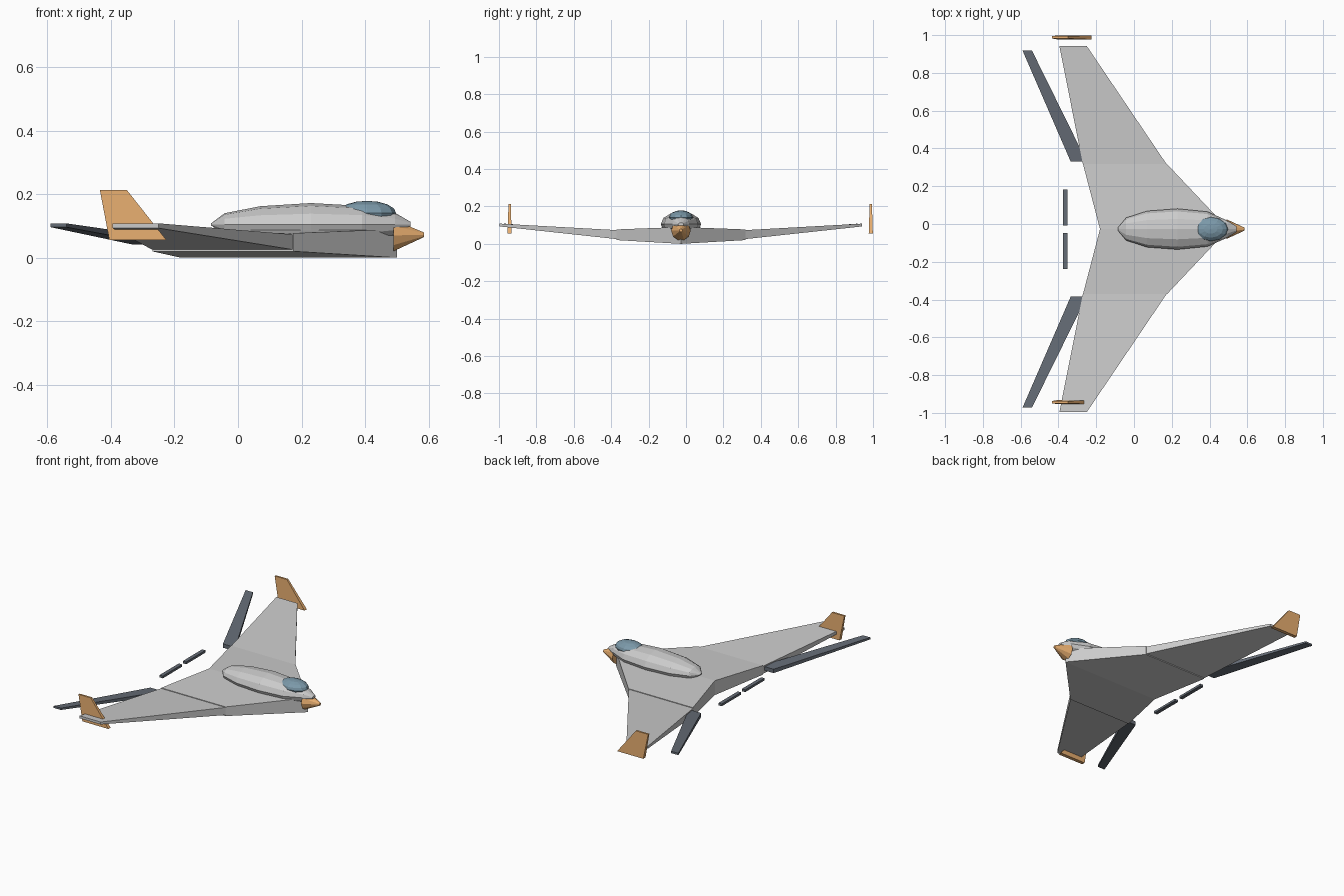
import bpy, bmesh, math

if "Cube" in bpy.data.objects:
    bpy.data.objects.remove(bpy.data.objects["Cube"])

MID = -0.027  # centre line of the craft in y


def material(name, rgb):
    m = bpy.data.materials.new(name)
    m.diffuse_color = (*rgb, 1)
    m.use_nodes = True
    m.node_tree.nodes["Principled BSDF"].inputs["Base Color"].default_value = m.diffuse_color
    return m


ORANGE = material("orange", (0.80, 0.42, 0.16))
DARK = material("dark_grey", (0.13, 0.15, 0.18))
GLASS = material("blue_glass", (0.20, 0.32, 0.40))
GREY = material("light_grey", (0.66, 0.67, 0.69))


def loft(name, rings, mat):
    """Skin a list of equal-length vertex rings and cap both ends."""
    bm = bmesh.new()
    loops = [[bm.verts.new(p) for p in ring] for ring in rings]
    n = len(loops[0])
    for a, b in zip(loops, loops[1:]):
        for i in range(n):
            j = (i + 1) % n
            bm.faces.new((a[i], a[j], b[j], b[i]))
    bm.faces.new(loops[0])
    bm.faces.new(loops[-1])
    bmesh.ops.recalc_face_normals(bm, faces=bm.faces)
    me = bpy.data.meshes.new(name)
    bm.to_mesh(me)
    bm.free()
    ob = bpy.data.objects.new(name, me)
    bpy.context.collection.objects.link(ob)
    me.materials.append(mat)
    return ob


def slab(x0, x1, y, z0, z1):
    """Rectangular section in the xz plane at a given y."""
    return [(x0, y, z0), (x1, y, z0), (x1, y, z1), (x0, y, z1)]


def ellipse(x, hw, zc, hh, n):
    """Oval section in the yz plane at a given x."""
    return [(x, MID + hw * math.cos(2 * math.pi * i / n),
             zc + hh * math.sin(2 * math.pi * i / n)) for i in range(n)]


for side, s in (("left", 1), ("right", -1)):
    def at(d):
        return MID + s * d

    # outer wing panel
    loft(f"outer_wing_{side}", [slab(-0.27, 0.175, at(0.34), 0.025, 0.073),
                                slab(-0.395, -0.25, at(0.969), 0.093, 0.108)], GREY)
    # trailing control surface
    loft(f"elevon_{side}", [slab(-0.335, -0.25, at(0.357), 0.042, 0.066),
                            slab(-0.59, -0.54, at(0.945), 0.096, 0.108)], DARK)
    # small rear flap
    loft(f"rear_flap_{side}", [slab(-0.375, -0.352, at(0.02), 0.063, 0.077),
                               slab(-0.375, -0.352, at(0.21), 0.063, 0.077)], DARK)
    # wingtip fin, tapered upwards
    y = 0.988 if s > 0 else -0.943
    loft(f"wingtip_fin_{side}", [
        [(x0, y - t, z), (x1, y - t, z), (x1, y + t, z), (x0, y + t, z)]
        for x0, x1, z, t in ((-0.405, -0.225, 0.055, 0.011),
                             (-0.435, -0.35, 0.213, 0.006))], ORANGE)

# inner wing across the centre line
loft("inner_wing", [slab(-0.27, 0.175, MID - 0.344, 0.02, 0.077),
                    slab(-0.18, 0.50, MID, 0.0, 0.09),
                    slab(-0.27, 0.175, MID + 0.344, 0.02, 0.077)], GREY)

# faceted fuselage pod
loft("fuselage", [ellipse(x, w, 0.105, h, 12) for x, w, h in (
    (-0.085, 0.008, 0.003), (-0.042, 0.06, 0.035), (0.07, 0.096, 0.057),
    (0.23, 0.108, 0.067), (0.39, 0.092, 0.058), (0.495, 0.045, 0.036),
    (0.543, 0.015, 0.008))], GREY)

# nose cone
loft("nose_cone", [ellipse(0.49, 0.052, 0.07, 0.052, 10),
                   ellipse(0.585, 0.008, 0.072, 0.008, 10)], ORANGE)

# canopy bubble
bpy.ops.mesh.primitive_uv_sphere_add(segments=12, ring_count=8, radius=1,
                                     location=(0.406, MID, 0.14))
canopy = bpy.context.object
canopy.name = "canopy"
canopy.scale = (0.092, 0.064, 0.039)
canopy.data.materials.append(GLASS)
